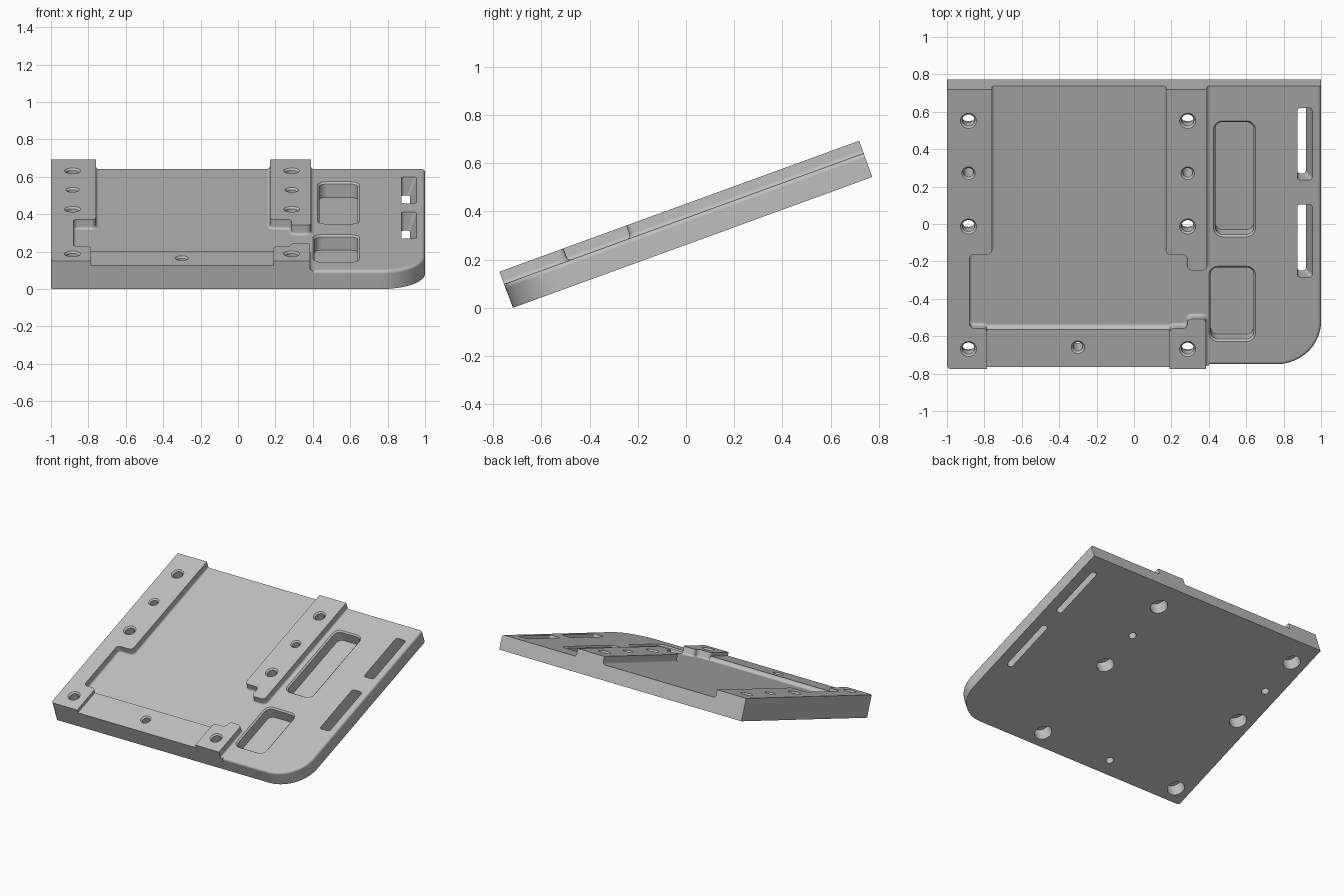
import bpy, bmesh, math
from mathutils import Vector

cube = bpy.data.objects.get("Cube")
if cube:
    bpy.data.objects.remove(cube, do_unlink=True)

TILT = math.radians(20)
LENGTH = 1.588      # plate length along the slope
BASE = 0.105        # floor height of the plate
RAIL = 0.16         # top of rails and pads
LIP = 0.135         # top of the front lip

grey = bpy.data.materials.new("plain grey")
grey.use_nodes = True
colour = (0.52, 0.52, 0.52, 1)
grey.diffuse_color = colour
grey.node_tree.nodes["Principled BSDF"].inputs["Base Color"].default_value = colour


def outline(corners, radius, grow=0.0, steps=8):
    """Right-angled counter-clockwise outline, grown outwards, with round corners."""
    pts = [Vector(c) for c in corners]
    n = len(pts)
    radii = radius if isinstance(radius, list) else [radius] * n
    result = []
    for i, p in enumerate(pts):
        a = (p - pts[i - 1]).normalized()
        b = (pts[(i + 1) % n] - p).normalized()
        corner = p + grow * Vector((a.y + b.y, -a.x - b.x))
        turn = 1 if a.cross(b) > 0 else -1
        r = max(radii[i] + turn * grow, 0.002)
        centre = corner + r * (b - a)
        for k in range(steps + 1):
            t = math.pi / 2 * k / steps
            result.append(centre - b * r * math.cos(t) + a * r * math.sin(t))
    return result


def rect(x0, x1, y0, y1):
    return [(x0, y0), (x1, y0), (x1, y1), (x0, y1)]


def circle(x, y, r, steps=32):
    return [Vector((x + r * math.cos(math.tau * k / steps),
                    y + r * math.sin(math.tau * k / steps))) for k in range(steps)]


def loft(name, layers):
    """Closed solid through a stack of (outline, height) layers."""
    bm = bmesh.new()
    rings = [[bm.verts.new((p.x, p.y, h)) for p in pts] for pts, h in layers]
    n = len(rings[0])
    for low, high in zip(rings, rings[1:]):
        for i in range(n):
            j = (i + 1) % n
            bm.faces.new((low[i], low[j], high[j], high[i]))
    bm.faces.new(rings[0][::-1])
    bm.faces.new(rings[-1])
    bmesh.ops.recalc_face_normals(bm, faces=bm.faces)
    mesh = bpy.data.meshes.new(name)
    bm.to_mesh(mesh)
    bm.free()
    mesh.materials.append(grey)
    obj = bpy.data.objects.new(name, mesh)
    bpy.context.collection.objects.link(obj)
    return obj


def combine(body, other, operation):
    mod = body.modifiers.new("combine", 'BOOLEAN')
    mod.object, mod.operation, mod.solver = other, operation, 'EXACT'
    bpy.context.view_layer.objects.active = body
    bpy.ops.object.modifier_apply(modifier=mod.name)
    bpy.data.objects.remove(other, do_unlink=True)


def raised(name, corners, top, cove):
    """Raised block with a concave fillet where it meets the floor."""
    layers = [(outline(corners, 0.025, cove), BASE - 0.035)]
    for k in range(5):
        t = math.pi / 2 * k / 4
        layers.append((outline(corners, 0.025, cove * (1 - math.sin(t))),
                       BASE + cove * (1 - math.cos(t))))
    layers.append((outline(corners, 0.025), top))
    return loft(name, layers)


# Base plate with a large front corner and softened front and right rim
plate = rect(-1.1, 1, 0, 1.7)
plate_radii = [0.02, 0.24, 0.02, 0.02]
rim = 0.018
layers = [(outline(plate, plate_radii, 0, 16), 0)]
for k in range(5):
    t = math.pi / 2 * k / 4
    layers.append((outline(plate, plate_radii, rim * (math.cos(t) - 1), 16),
                   BASE - rim + rim * math.sin(t)))
body = loft("tilted_plate", layers)

# Rails, pads and lip run past the plate and are trimmed together
left_rail = [(-1.1, -.1), (-.785, -.1), (-.785, .229), (-.88, .229),
             (-.88, .649), (-.76, .649), (-.76, 1.7), (-1.1, 1.7)]
right_rail = [(.285, .559), (.39, .559), (.39, 1.7), (.17, 1.7),
              (.17, .649), (.285, .649)]
right_pad = [(.19, -.1), (.385, -.1), (.385, .282), (.285, .282),
             (.285, .229), (.19, .229)]
for name, corners, top, cove in (
        ("left_rail", left_rail, RAIL, 0.015),
        ("right_rail", right_rail, RAIL, 0.015),
        ("right_pad", right_pad, RAIL, 0.015),
        ("front_lip", rect(-.9, .3, -.12, .213), LIP, 0.025)):
    combine(body, raised(name, corners, top, cove), 'UNION')
trim = outline(rect(-1, 1.2, -.001, LENGTH), [.02, .002, .002, .004])
combine(body, loft("trim", [(trim, -.1), (trim, .4)]), 'INTERSECT')

# Blind pockets with an eased rim
for x0, x1, y0, y1 in ((.435, .64, .74, 1.38), (.41, .64, .145, .553)):
    box = rect(x0, x1, y0, y1)
    pocket = [(outline(box, .04), .02), (outline(box, .04), BASE - .01),
              (outline(box, .04, .02), BASE + .01)]
    combine(body, loft("pocket", pocket), 'DIFFERENCE')

# Through slots with one slanted side
for y0, y1 in ((.50, .915), (1.053, 1.463)):
    slot = [(outline(rect(.873, .916, y0, y1), .018), -.01),
            (outline(rect(.873, .957, y0, y1), .018), BASE + .01)]
    combine(body, loft("slot", slot), 'DIFFERENCE')


# Screw holes: bored from below, or plain, each with a countersunk mouth
def hole(x, y, top, r, bore):
    steps = [(-.05, bore), (.09, bore), (.09, r)] if bore else [(-.05, r)]
    steps += [(top - .01, r), (top + .01, r + .02)]
    combine(body, loft("hole", [(circle(x, y, s), h) for h, s in steps]), 'DIFFERENCE')


for x in (-.885, .287):
    for y in (.112, .809, 1.41):
        hole(x, y, RAIL, .033, .06)
    hole(x, 1.112, RAIL, .026, 0)
hole(-.3, .113, LIP, .026, 0)

# Tilt into place and shade
body.rotation_euler.x = TILT
body.location.y = -(LENGTH * math.cos(TILT) - RAIL * math.sin(TILT)) / 2
bpy.ops.object.select_all(action='DESELECT')
body.select_set(True)
bpy.context.view_layer.objects.active = body
bpy.ops.object.shade_smooth_by_angle(angle=math.radians(30))
weighted = body.modifiers.new("even shading", 'WEIGHTED_NORMAL')
weighted.keep_sharp = True
